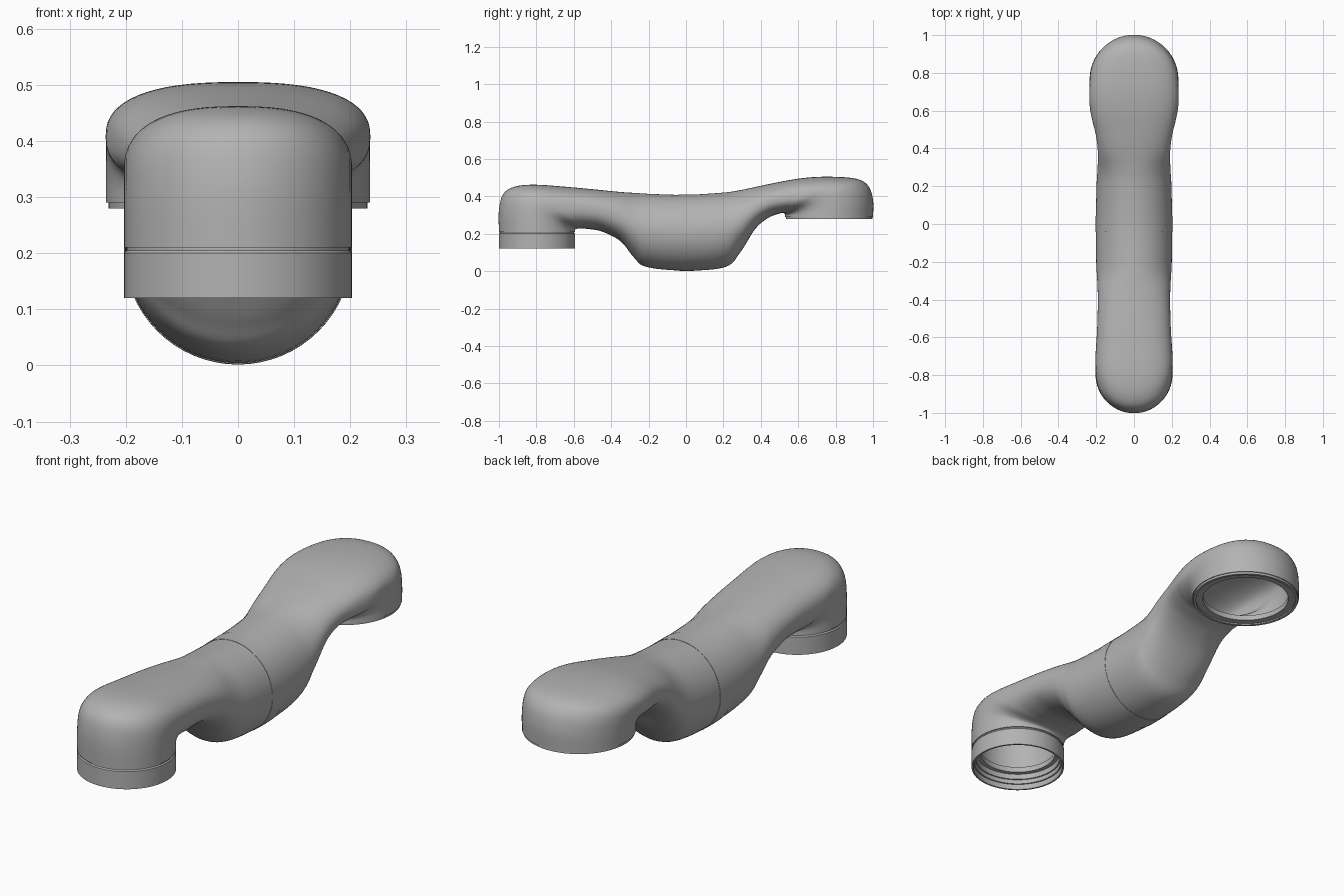
import bpy, bmesh, math
from mathutils import Vector

if "Cube" in bpy.data.objects:
    bpy.data.objects.remove(bpy.data.objects["Cube"], do_unlink=True)

grey = bpy.data.materials.new("plain grey")
grey.use_nodes = True
grey.diffuse_color = (0.45, 0.45, 0.45, 1)
grey.node_tree.nodes["Principled BSDF"].inputs["Base Color"].default_value = grey.diffuse_color

SIDES = 64
WALL = 0.03

# Pipe sections: upper/outer point (y, z), lower/inner point (y, z), half width, roundness exponent
SECTIONS = [
    (-1, .21, -.594, .21, .203, 2),
    (-1, .33, -.594, .217, .203, 2),
    (-.975, .415, -.592, .222, .203, 2.1),
    (-.91, .453, -.585, .226, .203, 2.3),
    (-.8, .462, -.57, .228, .203, 2.5),
    (-.62, .449, -.53, .226, .196, 2.4),
    (-.48, .436, -.45, .212, .192, 2.3),
    (-.36, .424, -.35, .16, .192, 2.2),
    (-.27, .418, -.28, .075, .196, 2),
    (-.19, .413, -.21, .022, .2, 2),
    (0, .408, 0, .003, .202, 2),
    (.2, .42, .21, .022, .198, 2),
    (.29, .433, .29, .1, .193, 2),
    (.38, .452, .37, .225, .191, 2.2),
    (.48, .473, .44, .285, .2, 2.3),
    (.62, .497, .5, .308, .222, 2.5),
    (.76, .505, .52, .311, .235, 2.5),
    (.91, .494, .528, .306, .235, 2.3),
    (.975, .455, .53, .3, .235, 2.1),
    (1, .38, .53, .296, .235, 2),
    (1, .29, .53, .29, .235, 2),
]


def sample(t):
    """Smooth interpolation between sections."""
    last = len(SECTIONS) - 1
    i = min(int(t), last - 1)
    f = t - i
    a, b, c, d = (SECTIONS[min(max(k, 0), last)] for k in range(i - 1, i + 3))
    return [q + f / 2 * (r - p + f * (2 * p - 5 * q + 4 * r - s + f * (3 * (q - r) + s - p)))
            for p, q, r, s in zip(a, b, c, d)]


def power(v, n):
    return math.copysign(abs(v) ** (2 / n), v)


def section_ring(t, inset):
    oy, oz, iy, iz, width, n = sample(t)
    outer, inner = Vector((0, oy, oz)), Vector((0, iy, iz))
    mid, half = (outer + inner) / 2, (outer - inner) / 2
    half *= 1 - inset / half.length
    ring = []
    for k in range(SIDES):
        a = math.tau * k / SIDES
        side = Vector(((width - inset) * power(math.sin(a), n), 0, 0))
        ring.append(mid + half * power(math.cos(a), n) + side)
    return ring


def loft(name, rings):
    """Skin a closed loop of rings into one solid shell."""
    bm = bmesh.new()
    loops = [[bm.verts.new(p) for p in ring] for ring in rings]
    for j, a in enumerate(loops):
        b = loops[(j + 1) % len(loops)]
        for k in range(SIDES):
            m = (k + 1) % SIDES
            bm.faces.new((a[k], a[m], b[m], b[k]))
    bmesh.ops.recalc_face_normals(bm, faces=bm.faces)
    mesh = bpy.data.meshes.new(name)
    bm.to_mesh(mesh)
    bm.free()
    mesh.materials.append(grey)
    obj = bpy.data.objects.new(name, mesh)
    bpy.context.collection.objects.link(obj)
    bpy.ops.object.select_all(action='DESELECT')
    obj.select_set(True)
    bpy.context.view_layer.objects.active = obj
    bpy.ops.object.shade_smooth_by_angle(angle=math.radians(35))
    return obj


def shell(name, start, end, steps, outset, depth):
    ts = [start + (end - start) * k / steps for k in range(steps + 1)]
    loft(name, [section_ring(t, -outset) for t in ts]
         + [section_ring(t, depth) for t in reversed(ts)])


def turned(name, y, profile):
    """Revolve a closed (radius, height) profile around a vertical axis."""
    angles = [math.tau * k / SIDES for k in range(SIDES)]
    loft(name, [[Vector((r * math.sin(a), y + r * math.cos(a), z)) for a in angles]
                for r, z in profile])


# Hollow bent pipe with the deep belly
shell("pipe_body", 0, len(SECTIONS) - 1, 120, 0, WALL)

# Slim joint band around the middle
shell("middle_joint_band", 9.8, 10.2, 6, 0.0015, 0.01)

# Stepped collar under the front elbow
turned("front_collar", -.797, [
    (.199, .215), (.199, .205), (.2035, .2), (.2035, .12), (.196, .12), (.196, .145),
    (.19, .145), (.19, .165), (.184, .165), (.184, .19), (.165, .19), (.165, .215)])

# Short rim under the rear elbow
turned("rear_rim", .765, [
    (.231, .3), (.231, .28), (.219, .28), (.219, .286), (.188, .286), (.188, .31)])
